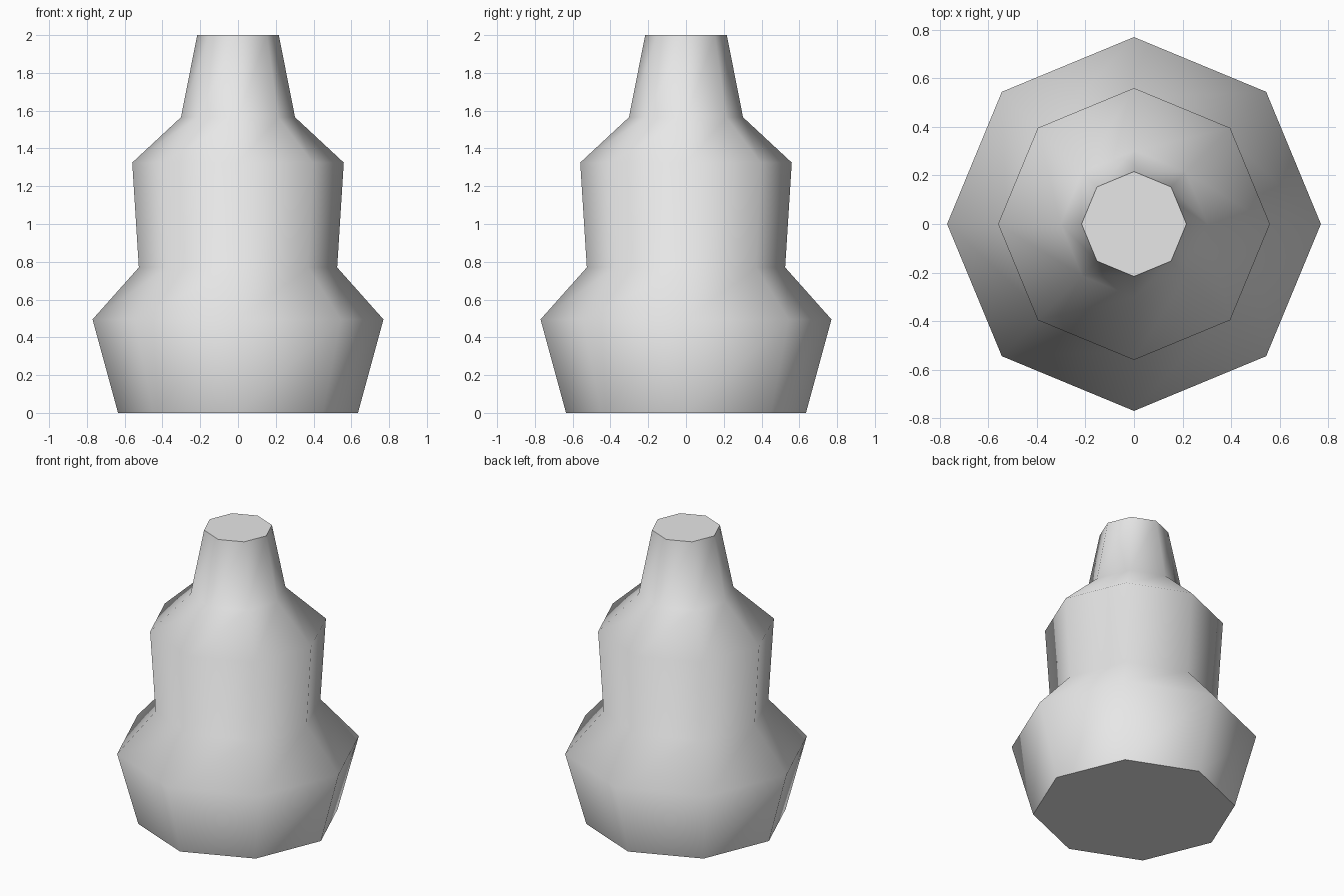
import bpy
import bmesh
from math import cos, sin, tau

cube = bpy.data.objects.get("Cube")
if cube:
    bpy.data.objects.remove(cube, do_unlink=True)

SIDES = 8
# Radius and height of each ring, bottom to top
PROFILE = [(0.635, 0), (0.77, 0.495), (0.525, 0.77),
           (0.56, 1.325), (0.302, 1.565), (0.216, 2)]

# Single grey material
grey = bpy.data.materials.new("light_grey")
grey.use_nodes = True
colour = (0.8, 0.8, 0.8, 1)
grey.diffuse_color = colour
grey.node_tree.nodes["Principled BSDF"].inputs["Base Color"].default_value = colour

# Turned eight-sided body
bm = bmesh.new()
rings = [[bm.verts.new((r * cos(tau * i / SIDES), r * sin(tau * i / SIDES), z))
          for i in range(SIDES)] for r, z in PROFILE]
for low, high in zip(rings, rings[1:]):
    for i in range(SIDES):
        j = (i + 1) % SIDES
        bm.faces.new((low[i], low[j], high[j], high[i])).smooth = True

# Flat end caps with crisp rims
for cap in (bm.faces.new(rings[0][::-1]), bm.faces.new(rings[-1])):
    cap.smooth = False
    for edge in cap.edges:
        edge.smooth = False

mesh = bpy.data.meshes.new("turned_body")
bm.to_mesh(mesh)
bm.free()
mesh.materials.append(grey)
body = bpy.data.objects.new("turned_body", mesh)
bpy.context.collection.objects.link(body)
